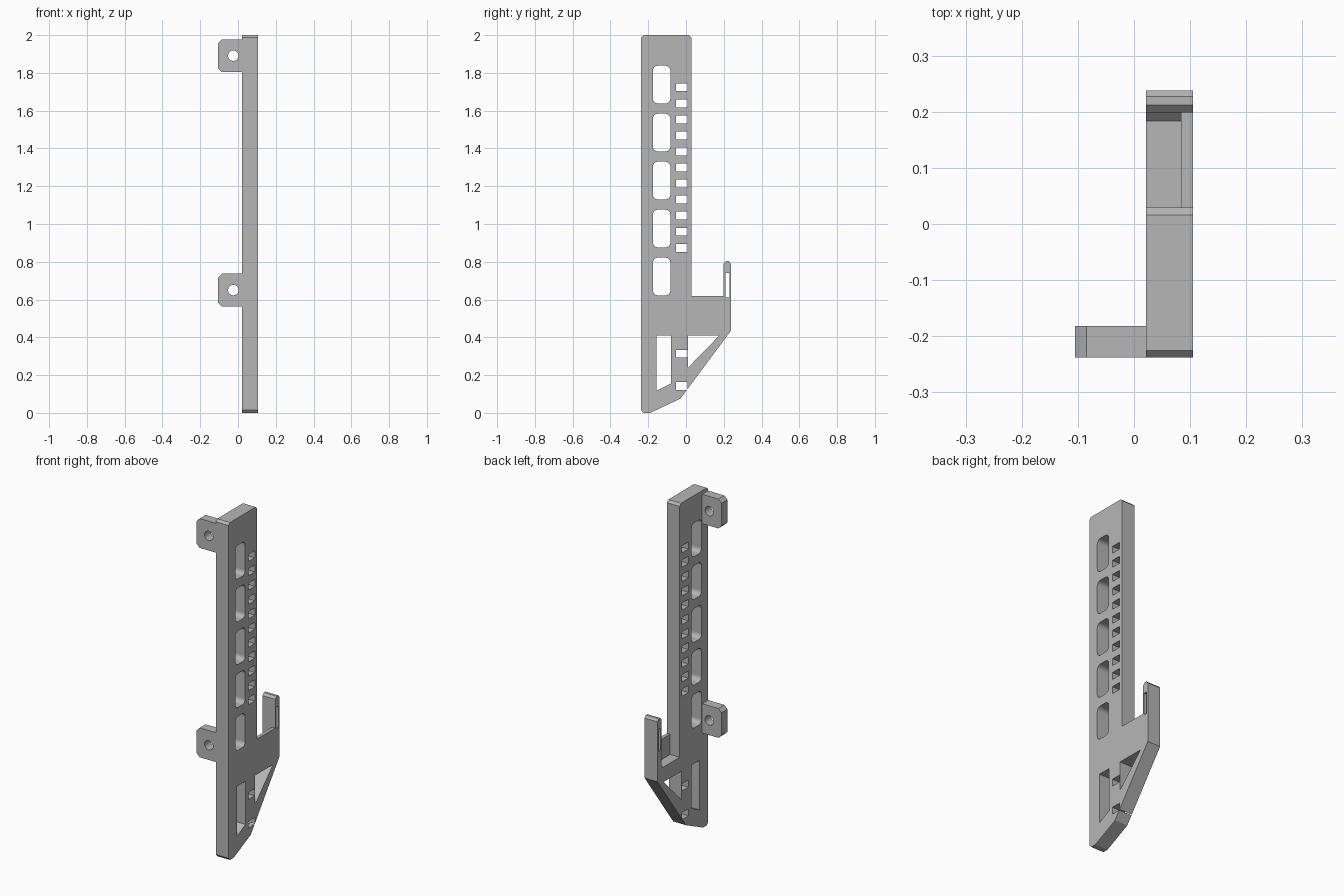
import bpy, bmesh, math
from mathutils import Vector

cube = bpy.data.objects.get("Cube")
if cube:
    bpy.data.objects.remove(cube, do_unlink=True)

grey = bpy.data.materials.new("plain grey")
grey.use_nodes = True
colour = (0.47, 0.47, 0.47, 1)
grey.diffuse_color = colour
grey.node_tree.nodes["Principled BSDF"].inputs["Base Color"].default_value = colour


def add_prism(bm, points, axis, start, end):
    """Extrude a (side, height) outline along x or y."""
    def place(u, z, d):
        return (d, u, z) if axis == "x" else (u, d, z)
    face = bm.faces.new([bm.verts.new(place(u, z, start)) for u, z in points])
    extruded = bmesh.ops.extrude_face_region(bm, geom=[face])
    verts = [g for g in extruded["geom"] if isinstance(g, bmesh.types.BMVert)]
    bmesh.ops.translate(bm, verts=verts, vec=Vector(place(0, 0, end - start)))


def make_object(name, bm):
    bmesh.ops.recalc_face_normals(bm, faces=bm.faces)
    mesh = bpy.data.meshes.new(name)
    bm.to_mesh(mesh)
    bm.free()
    mesh.materials.append(grey)
    obj = bpy.data.objects.new(name, mesh)
    bpy.context.collection.objects.link(obj)
    return obj


def rect(u0, u1, z0, z1):
    return [(u0, z0), (u1, z0), (u1, z1), (u0, z1)]


def rounded(u0, u1, z0, z1, r, steps=4):
    corners = [(u1 - r, z1 - r), (u0 + r, z1 - r), (u0 + r, z0 + r), (u1 - r, z0 + r)]
    return [(cu + r * math.cos(a), cz + r * math.sin(a))
            for q, (cu, cz) in enumerate(corners)
            for a in [math.pi / 2 * (q + k / steps) for k in range(steps + 1)]]


def combine(obj, other, operation):
    other.hide_render = True
    mod = obj.modifiers.new(operation.lower(), "BOOLEAN")
    mod.operation, mod.solver, mod.object = operation, "EXACT", other
    bpy.context.view_layer.objects.active = obj
    bpy.ops.object.modifier_apply(modifier=mod.name)
    bpy.data.objects.remove(other, do_unlink=True)


X0, X1 = 0.021, 0.105
FRONT, BACK = -0.238, 0.238

# Side plate with hook prong
outline = [(FRONT, 0.015), (-0.225, 0), (-0.19, 0), (-0.03, 0.075), (BACK, 0.435),
           (BACK, 0.79), (0.227, 0.803), (0.212, 0.803), (0.199, 0.79), (0.199, 0.62),
           (0.029, 0.62), (0.029, 1.987), (0.016, 2), (-0.225, 2), (FRONT, 1.987)]
bm = bmesh.new()
add_prism(bm, outline, "x", X0, X1)
bracket = make_object("bracket_plate", bm)

# Mounting tabs
tab_heights = (0.65, 1.891)
bm = bmesh.new()
for z in tab_heights:
    h, c = 0.087, 0.02
    add_prism(bm, [(0.05, z - h), (-0.105 + c, z - h), (-0.105, z - h + c),
                   (-0.105, z + h - c), (-0.105 + c, z + h), (0.05, z + h)],
              "y", FRONT, -0.182)
combine(bracket, make_object("mounting_tabs", bm), "UNION")

# Openings through the plate
bm = bmesh.new()
for i in range(5):
    z = 1.738 - 0.254 * i
    add_prism(bm, rounded(-0.175, -0.083, z - 0.1, z + 0.1, 0.025), "x", 0, 0.2)
for z in [1.724 - 0.085 * i for i in range(11)] + [0.313, 0.143]:
    add_prism(bm, rect(-0.052, 0.007, z - 0.021, z + 0.021), "x", 0, 0.2)
add_prism(bm, [(-0.157, 0.117), (-0.08, 0.155), (-0.08, 0.411), (-0.157, 0.411)], "x", 0, 0.2)
add_prism(bm, [(0.011, 0.24), (0.178, 0.411), (0.011, 0.411)], "x", 0, 0.2)
# Slot in the prong
add_prism(bm, rect(0.208, 0.229, 0.61, 0.74), "x", 0, 0.2)
# Pocket beside the thin retaining wall
add_prism(bm, [(0.029, 0.5), (0.184, 0.5), (0.199, 0.515), (0.199, 0.64), (0.029, 0.64)],
          "x", 0, 0.084)
# Screw holes in the tabs
for z in tab_heights:
    add_prism(bm, rounded(-0.053, 0.003, z - 0.028, z + 0.028, 0.0279), "y", -0.3, -0.1)
combine(bracket, make_object("opening_cutter", bm), "DIFFERENCE")
